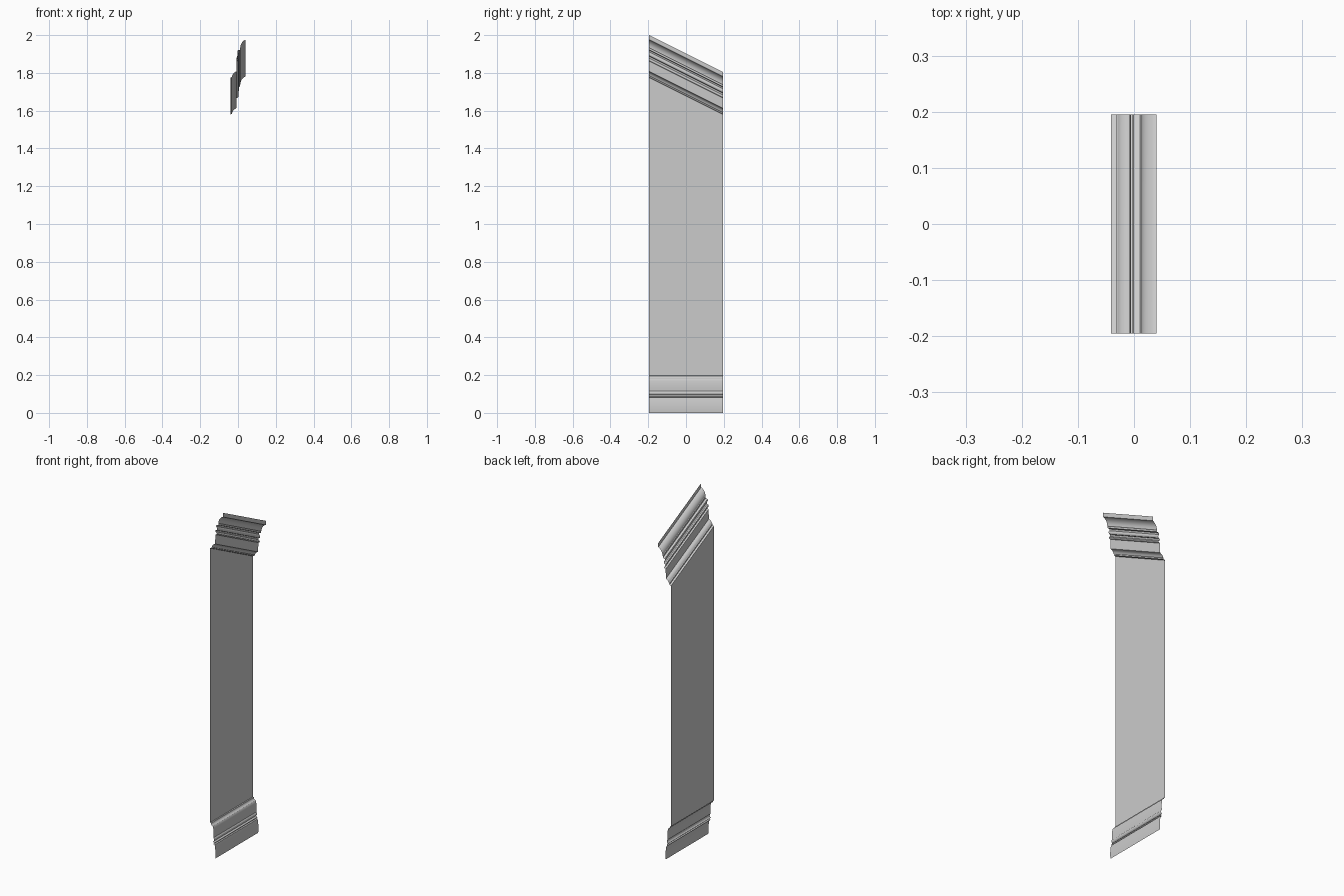
import bpy, bmesh, math

if "Cube" in bpy.data.objects:
    bpy.data.objects.remove(bpy.data.objects["Cube"])

HALF = 0.195      # half width of the strip along y
SLOPE = -0.5      # fall of the raked crown along y


def arc(a, b, bulge, n=6):
    """Points from a to b along a shallow curve; bulge is the sideways offset."""
    (x0, z0), (x1, z1) = a, b
    length = math.hypot(x1 - x0, z1 - z0)
    nx, nz = (z1 - z0) / length, -(x1 - x0) / length
    pts = []
    for i in range(n + 1):
        t = i / n
        h = 4 * bulge * t * (1 - t)
        pts.append((x0 + (x1 - x0) * t + nx * h, z0 + (z1 - z0) * t + nz * h))
    return pts


def sheet(name, profile, slope_of):
    """Sweep an open x/z profile along y as a thin surface facing +x."""
    bm = bmesh.new()
    rows = []
    for i, (x, z) in enumerate(profile):
        s = slope_of(i)
        rows.append((bm.verts.new((x, -HALF, z)),
                     bm.verts.new((x, HALF, z + s * 2 * HALF))))
    for (a, b), (c, d) in zip(rows, rows[1:]):
        bm.faces.new((a, b, d, c))
    mesh = bpy.data.meshes.new(name)
    bm.to_mesh(mesh)
    bm.free()
    ob = bpy.data.objects.new(name, mesh)
    bpy.context.collection.objects.link(ob)
    bpy.context.view_layer.objects.active = ob
    ob.select_set(True)
    bpy.ops.object.shade_smooth_by_angle(angle=math.radians(30))
    ob.select_set(False)
    return ob


# Baseboard: swelling foot, two small beads, soft shoulder back to the wall
base = arc((-0.008, 0.0), (-0.012, 0.078), 0.003)
base += [(-0.019, 0.080)]
base += arc((-0.019, 0.082), (-0.019, 0.092), 0.005)
base += [(-0.022, 0.094)]
base += arc((-0.019, 0.096), (-0.016, 0.112), 0.003)
base += [(-0.020, 0.116)]
base += arc((-0.020, 0.120), (-0.022, 0.178), 0.002)
base += arc((-0.025, 0.182), (-0.036, 0.196), -0.003)
base += [(-0.041, 0.198)]
sheet("baseboard", base, lambda i: 0)

# Wall: level at the foot, cut to the rake at the top
sheet("wall_panel", [(-0.041, 0.198), (-0.041, 1.775)],
      lambda i: SLOPE if i else 0)

# Crown moulding: foot, frieze, beads, and cove out to the top lip
crown = [(-0.041, 1.775), (-0.031, 1.778), (-0.031, 1.785)]
crown += arc((-0.029, 1.787), (-0.012, 1.806), -0.003)
crown += [(-0.009, 1.808), (-0.007, 1.862)]
crown += arc((-0.002, 1.864), (-0.002, 1.876), 0.004)
crown += [(-0.007, 1.879), (-0.006, 1.888)]
crown += arc((0.000, 1.890), (0.000, 1.908), 0.004)
crown += [(-0.003, 1.911), (-0.001, 1.920), (0.011, 1.922), (0.011, 1.932)]
crown += arc((0.013, 1.935), (0.035, 1.974), -0.006, 8)
crown += [(0.040, 1.976), (0.040, 2.0)]
sheet("crown_moulding", crown, lambda i: SLOPE)
